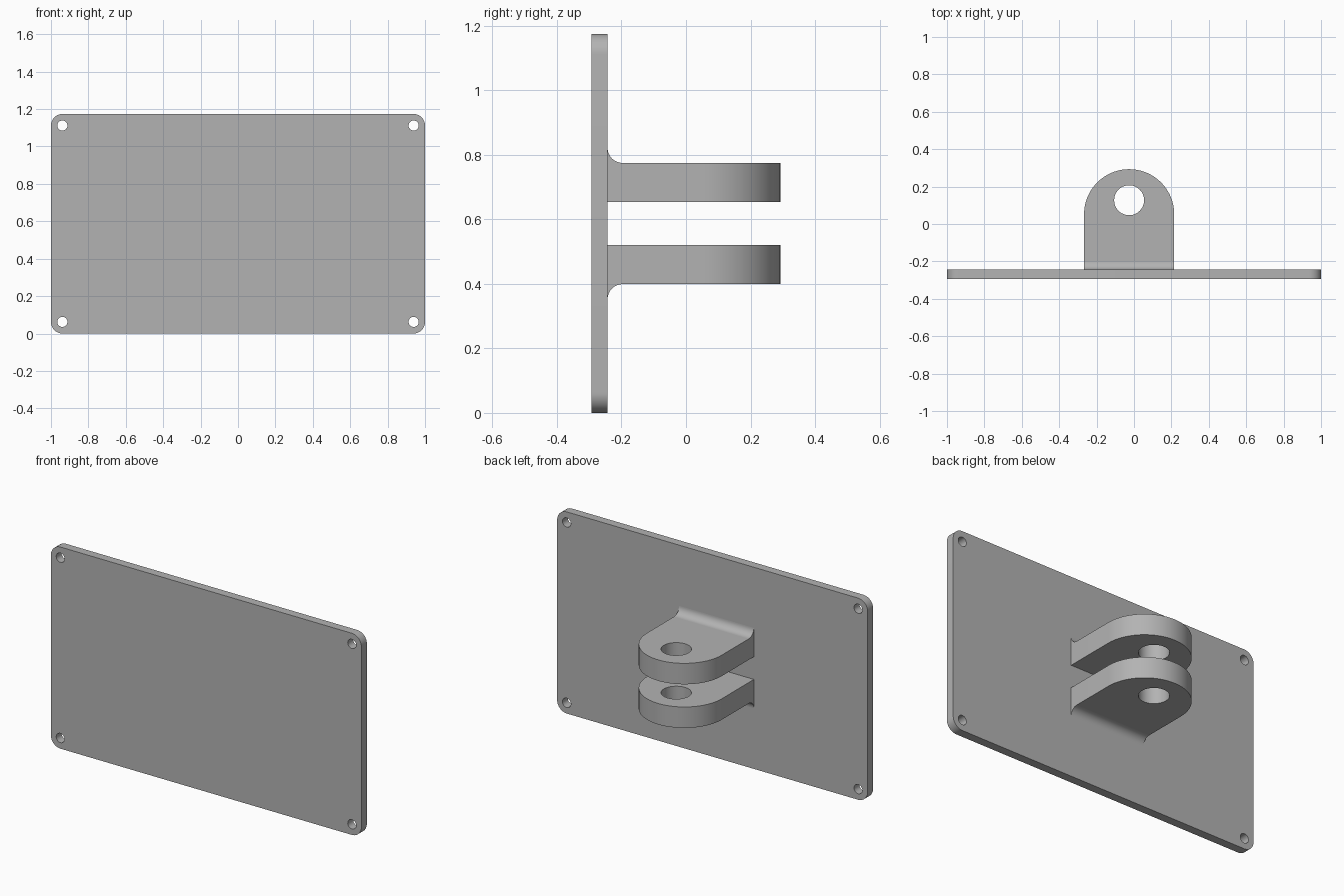
import bpy, bmesh
from math import pi, sin, cos
from mathutils import Matrix

cube = bpy.data.objects.get("Cube")
if cube:
    bpy.data.objects.remove(cube)

grey = bpy.data.materials.new("plain grey")
grey.use_nodes = True
COLOUR = (0.45, 0.45, 0.45, 1)
grey.diffuse_color = COLOUR
grey.node_tree.nodes["Principled BSDF"].inputs["Base Color"].default_value = COLOUR

# Axis changes: flat outline -> wall facing y, or section swept along x
UPRIGHT = Matrix.Rotation(pi / 2, 4, "X")
ALONG_X = Matrix(((0, 0, 1, 0), (1, 0, 0, 0), (0, 1, 0, 0), (0, 0, 0, 1)))


def arc(cx, cy, r, start, end, steps):
    angles = [start + (end - start) * i / steps for i in range(steps + 1)]
    return [(cx + r * cos(a), cy + r * sin(a)) for a in angles]


def circle(cx, cy, r, steps=48):
    return arc(cx, cy, r, 0, 2 * pi, steps)[:-1]


def extrude(name, loops, depth, matrix):
    """Fill an outline with holes, thicken it and orient it."""
    curve = bpy.data.curves.new(name, "CURVE")
    curve.dimensions, curve.fill_mode = "2D", "BOTH"
    curve.extrude = depth / 2
    for loop in loops:
        spline = curve.splines.new("POLY")
        spline.points.add(len(loop) - 1)
        for point, (x, y) in zip(spline.points, loop):
            point.co = (x, y, 0, 1)
        spline.use_cyclic_u = True
    source = bpy.data.objects.new(name + "_outline", curve)
    bpy.context.collection.objects.link(source)
    graph = bpy.context.evaluated_depsgraph_get()
    mesh = bpy.data.meshes.new_from_object(source.evaluated_get(graph))
    bpy.data.objects.remove(source)
    bpy.data.curves.remove(curve)

    bm = bmesh.new()
    bm.from_mesh(mesh)
    bmesh.ops.remove_doubles(bm, verts=bm.verts, dist=0.0001)
    bmesh.ops.transform(bm, matrix=matrix, verts=bm.verts)
    bmesh.ops.recalc_face_normals(bm, faces=bm.faces)
    for face in bm.faces:
        face.smooth = True
        face.material_index = 0
    for edge in bm.edges:
        edge.smooth = edge.calc_face_angle(pi) < 0.5
    bm.to_mesh(mesh)
    bm.free()
    mesh.name = name
    mesh.materials.clear()
    mesh.materials.append(grey)
    obj = bpy.data.objects.new(name, mesh)
    bpy.context.collection.objects.link(obj)
    return obj


# Mounting plate with rounded corners and four screw holes
HEIGHT, THICK, BACK = 1.174, 0.05, -0.243
MID = HEIGHT / 2
CORNER = 0.062
plate = []
for i, (sx, sz) in enumerate([(1, 1), (-1, 1), (-1, -1), (1, -1)]):
    plate += arc(sx * (1 - CORNER), MID + sz * (MID - CORNER), CORNER,
                 i * pi / 2, (i + 1) * pi / 2, 12)
screw_holes = [circle(sx * 0.939, MID + sz * 0.525, 0.027, 32)
               for sx in (1, -1) for sz in (1, -1)]
extrude("mounting_plate", [plate] + screw_holes, THICK,
        Matrix.Translation((0, BACK - THICK / 2, 0)) @ UPRIGHT)

# Clevis: two round-ended lugs with pin holes, each with an outer fillet
LUG_X, RADIUS, FILLET = -0.026, 0.241, 0.046
INNER, OUTER = 0.066, 0.188
lug = arc(LUG_X, 0.293 - RADIUS, RADIUS, 0, pi, 48)
lug += [(LUG_X - RADIUS, BACK), (LUG_X + RADIUS, BACK)]
pin_hole = circle(LUG_X, 0.127, 0.08)
for side, name in ((1, "upper"), (-1, "lower")):
    extrude(name + "_lug", [lug, pin_hole], OUTER - INNER,
            Matrix.Translation((0, 0, MID + side * (INNER + OUTER) / 2)))
    section = [(BACK, 0)] + arc(BACK + FILLET, FILLET, FILLET, pi, 1.5 * pi, 12)
    section = [(y, MID + side * (OUTER + z)) for y, z in section]
    extrude(name + "_fillet", [section], 2 * RADIUS,
            Matrix.Translation((LUG_X, 0, 0)) @ ALONG_X)
